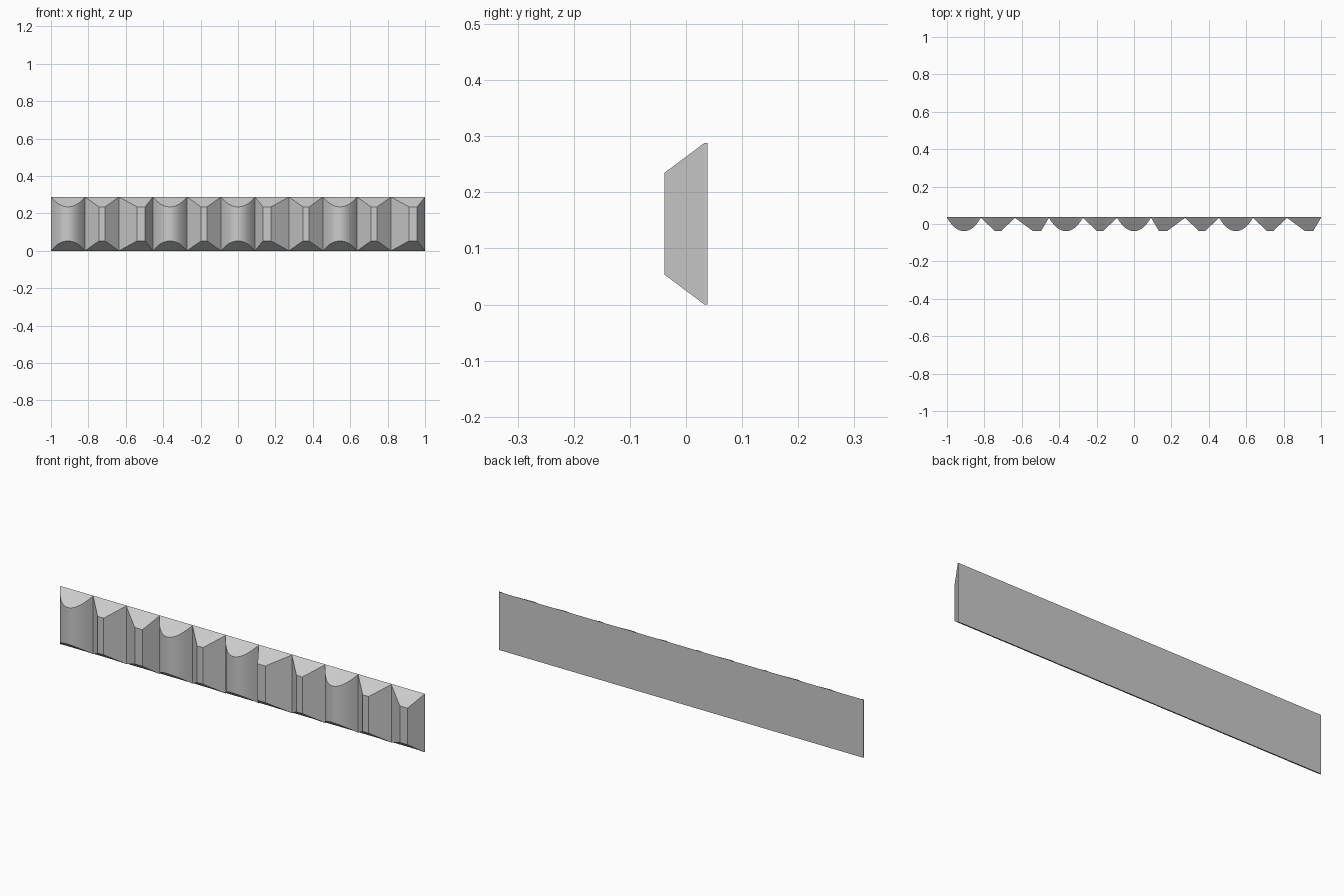
import bpy, bmesh

if "Cube" in bpy.data.objects:
    bpy.data.objects.remove(bpy.data.objects["Cube"])

N = 11
W = 2 / N
BACK, BASE, FRONT = 0.038, 0.033, -0.038   # back face, valley depth, tooth tips
H, INSET = 0.288, 0.053                    # strip height, chamfer at the tips

# Tooth outlines: (fraction of width, fraction of depth)
ROUND = [(i / 16, 1 - abs(i / 8 - 1) ** 2.1) for i in range(17)]
EVEN = [(0, 0), (0.41, 1), (0.59, 1), (1, 0)]
LEAN_RIGHT = [(0, 0), (0.53, 1), (0.765, 1), (1, 0)]
LEAN_LEFT = [(1 - u, d) for u, d in reversed(LEAN_RIGHT)]
PATTERN = [ROUND, EVEN, LEAN_RIGHT, ROUND, EVEN, ROUND,
           LEAN_LEFT, EVEN, ROUND, EVEN, LEAN_RIGHT]

# Full outline across the strip, sharing valley points
outline = [(-1, 0)]
for i, shape in enumerate(PATTERN):
    outline += [(-1 + (i + u) * W, d) for u, d in shape[1:]]

# Toothed strip: bottom and top outlines slope inward with tooth depth
bm = bmesh.new()
low, high, low_back, high_back = [], [], [], []
for x, d in outline:
    y = BASE + (FRONT - BASE) * d
    low.append(bm.verts.new((x, y, INSET * d)))
    high.append(bm.verts.new((x, y, H - INSET * d)))
    low_back.append(bm.verts.new((x, BACK, 0)))
    high_back.append(bm.verts.new((x, BACK, H)))
rows = [low, high, high_back, low_back]
for a, b in zip(rows, rows[1:] + rows[:1]):
    for i in range(len(outline) - 1):
        bm.faces.new((a[i], a[i + 1], b[i + 1], b[i]))
for i in (0, -1):
    bm.faces.new([r[i] for r in rows])
bmesh.ops.recalc_face_normals(bm, faces=bm.faces)

mesh = bpy.data.meshes.new("toothed_strip")
bm.to_mesh(mesh)
bm.free()
strip = bpy.data.objects.new("toothed_strip", mesh)
bpy.context.collection.objects.link(strip)
bpy.context.view_layer.objects.active = strip
strip.select_set(True)
bpy.ops.object.shade_smooth_by_angle(angle=0.4)
